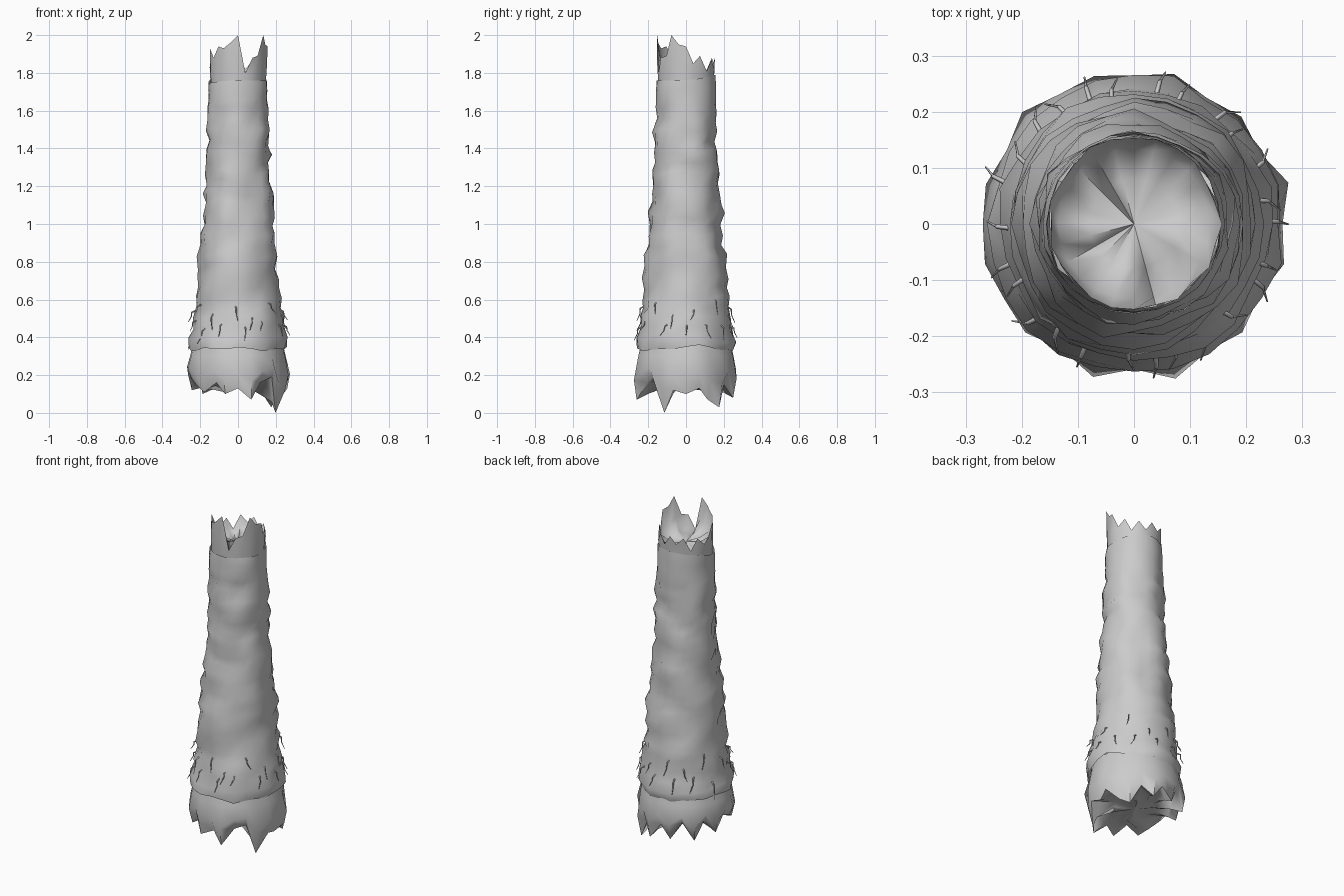
import bpy, math, random
from mathutils import Vector, noise

random.seed(7)
cube = bpy.data.objects.get("Cube")
if cube:
    bpy.data.objects.remove(cube, do_unlink=True)

grey = bpy.data.materials.new("pale_grey_wood")
grey.use_nodes = True
COLOUR = (0.6, 0.6, 0.6, 1)
grey.diffuse_color = COLOUR
grey.node_tree.nodes["Principled BSDF"].inputs["Base Color"].default_value = COLOUR

SEG = 24
# trunk outline: height, radius
OUTLINE = [(0.32, 0.256), (0.37, 0.262), (0.45, 0.246), (0.55, 0.230), (0.7, 0.217),
           (0.85, 0.206), (1.0, 0.190), (1.2, 0.173), (1.4, 0.165), (1.6, 0.160),
           (1.8, 0.154)]


def trunk_radius(z):
    for (z0, r0), (z1, r1) in zip(OUTLINE, OUTLINE[1:]):
        if z <= z1:
            return r0 + (r1 - r0) * max(0, z - z0) / (z1 - z0)
    return OUTLINE[-1][1]


def point(r, a, z):
    return Vector((r * math.cos(a), r * math.sin(a), z))


def lump(r, a, z, scale, size):
    return size * noise.noise(point(r, a, z) * scale)


def loft(name, rings, centre=None, angle=50):
    """Skin a stack of equal rings, optionally closing the last one to a point."""
    n = len(rings[0])
    verts = [p for ring in rings for p in ring]
    faces = [(i * n + j, i * n + (j + 1) % n, (i + 1) * n + (j + 1) % n, (i + 1) * n + j)
             for i in range(len(rings) - 1) for j in range(n)]
    if centre:
        verts.append(centre)
        base = (len(rings) - 1) * n
        faces += [(base + j, base + (j + 1) % n, len(verts) - 1) for j in range(n)]
    mesh = bpy.data.meshes.new(name)
    mesh.from_pydata(verts, [], faces)
    mesh.materials.append(grey)
    obj = bpy.data.objects.new(name, mesh)
    bpy.context.collection.objects.link(obj)
    bpy.ops.object.select_all(action="DESELECT")
    obj.select_set(True)
    bpy.context.view_layer.objects.active = obj
    bpy.ops.object.shade_smooth_by_angle(angle=math.radians(angle))


angles = [math.tau * j / SEG for j in range(SEG)]

# Trunk: tapering, with uneven bark ridges and a frayed lower lip
rings = []
rows = 27
for i in range(rows):
    z = 0.335 + (1.765 - 0.335) * i / (rows - 1)
    rough = 0.3 if i > rows - 5 else 1.0
    ridge = (0.006 if i % 2 else -0.005) * rough
    ring = []
    for a in angles:
        r = trunk_radius(z) + ridge
        r += rough * (lump(r, a, z, 8, 0.022) + random.uniform(-0.006, 0.006))
        dz = lump(r, a, z + 5, 6, 0.035)
        ring.append(point(r, a, z + dz))
    rings.append(ring)
loft("trunk", rings, angle=70)

# Broken top: tall splinters at the front, low ones at the back, lumpy heartwood inside
TIPS = [1.94, 1.85, 1.89, 1.81, 1.87, 1.82, 1.88, 1.84, 1.88, 1.80, 1.87, 1.83,
        1.85, 1.93, 1.88, 1.94, 1.93, 1.96, 2.0, 1.80, 1.88, 1.89, 2.0, 1.95]
base, mid, tips, inner, floor = [], [], [], [], []
for j, a in enumerate(angles):
    t = TIPS[j]
    base.append(point(0.144, a, 1.70))
    mid.append(point(0.151 + random.uniform(-0.004, 0.003), a, 1.76 + (t - 1.76) * 0.4))
    tips.append(point(0.154 + random.uniform(-0.008, 0.005), a, t))
    inner.append(point(0.135, a, 1.77 + (t - 1.77) * 0.45))
    floor.append(point(0.08, a, 1.79 + lump(1, a, 0, 3, 0.05) + (t - 1.87) * 0.2))
loft("splintered_top", [base, mid, tips, inner, floor], Vector((0, 0, 1.79)), angle=75)

# Torn foot: folded skirt with a ragged hem, closed underneath by rough wood
HEM = [0.10, 0.13, 0.07, 0.03, 0.15, 0.08, 0.17, 0.10, 0.20, 0.10, 0.20, 0.12,
       0.20, 0.18, 0.14, 0.11, 0.16, 0.10, 0.13, 0.07, 0.16, 0.19, 0.0, 0.12]
top, upper, lower, hem, under, roof = [], [], [], [], [], []
for j, a in enumerate(angles):
    h = HEM[j]
    fold = (0.008 if j % 2 else -0.008) + random.uniform(-0.008, 0.008)
    top.append(point(0.235, a, 0.38))
    upper.append(point(0.254 + fold * 0.5, a, 0.30))
    lower.append(point(0.270 + fold, a, h + (0.30 - h) * 0.45))
    hem.append(point(0.248 + fold * 1.5, a, h))
    under.append(point(0.205, a, h * 0.6 + 0.06))
    roof.append(point(0.11, a, 0.14 + lump(1, a, 0, 4, 0.08)))
loft("torn_foot", [top, upper, lower, hem, under, roof], Vector((0, 0, 0.13)), angle=60)


# Rootlets: thin bent twigs in staggered rows above the foot
def rootlet(a, z, length):
    r = trunk_radius(z)
    lean = random.uniform(-0.12, 0.12)
    path = [(r - 0.015, a, z), (r + 0.014, a + lean * 0.3, z - length * 0.2),
            (r + 0.016, a + lean * 0.4, z - length * 0.55), (r + 0.032, a + lean, z - length)]
    curve = bpy.data.curves.new("rootlet", "CURVE")
    curve.dimensions = "3D"
    curve.bevel_depth = 0.0045
    curve.bevel_resolution = 0
    curve.use_fill_caps = True
    spline = curve.splines.new("POLY")
    spline.points.add(len(path) - 1)
    for k, (pr, pa, pz) in enumerate(path):
        spline.points[k].co = (*point(pr, pa, pz), 1)
        spline.points[k].radius = 1.1 - 0.25 * k
    curve.materials.append(grey)
    bpy.context.collection.objects.link(bpy.data.objects.new("rootlet", curve))


COUNT = 26
for k in range(COUNT):
    a = math.tau * (k + random.uniform(-0.3, 0.3)) / COUNT
    z = (0.44, 0.52, 0.48, 0.58)[k % 4] + random.uniform(-0.02, 0.03)
    rootlet(a, z, random.uniform(0.05, 0.09))
